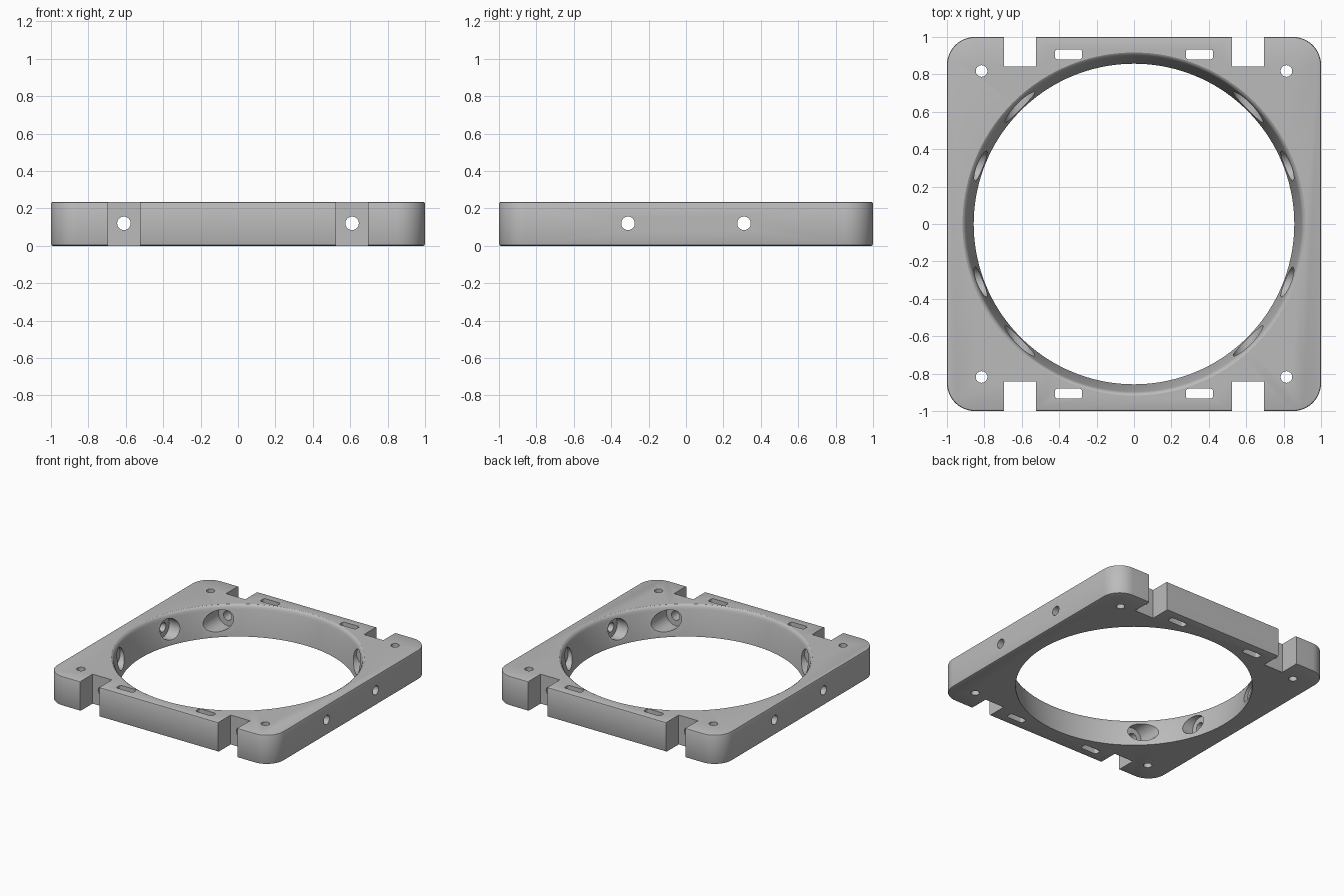
import bpy, bmesh, math
from mathutils import Matrix, Vector

cube = bpy.data.objects.get("Cube")
if cube:
    bpy.data.objects.remove(cube, do_unlink=True)

HEIGHT = 0.235
MID = 0.12

grey = bpy.data.materials.new("plain grey")
grey.use_nodes = True
colour = (0.5, 0.5, 0.5, 1)
grey.diffuse_color = colour
grey.node_tree.nodes["Principled BSDF"].inputs["Base Color"].default_value = colour


def finish(name, bm):
    bmesh.ops.recalc_face_normals(bm, faces=bm.faces)
    mesh = bpy.data.meshes.new(name)
    bm.to_mesh(mesh)
    bm.free()
    mesh.materials.append(grey)
    obj = bpy.data.objects.new(name, mesh)
    bpy.context.collection.objects.link(obj)
    return obj


def rounded_block(name, size, centre, radius=0, segments=8, edge=0):
    """Box with rounded upright corners and optional softened rims."""
    bm = bmesh.new()
    bmesh.ops.create_cube(bm, size=1)
    bmesh.ops.scale(bm, vec=size, verts=bm.verts)
    if radius:
        upright = [e for e in bm.edges
                   if abs(e.verts[0].co.z - e.verts[1].co.z) > 0.01]
        bmesh.ops.bevel(bm, geom=upright, offset=radius, segments=segments,
                        affect='EDGES', profile=0.5)
    if edge:
        rims = [e for e in bm.edges
                if abs(e.verts[0].co.z - e.verts[1].co.z) < 0.001]
        bmesh.ops.bevel(bm, geom=rims, offset=edge, segments=2,
                        affect='EDGES', profile=0.5)
    bmesh.ops.translate(bm, vec=centre, verts=bm.verts)
    return finish(name, bm)


def rod(name, start, end, radius):
    """Cylinder between two points."""
    a, b = Vector(start), Vector(end)
    turn = (b - a).to_track_quat('Z', 'Y').to_matrix().to_4x4()
    bm = bmesh.new()
    bmesh.ops.create_cone(bm, cap_ends=True, segments=32, radius1=radius,
                          radius2=radius, depth=(b - a).length,
                          matrix=Matrix.Translation((a + b) / 2) @ turn)
    return finish(name, bm)


def lathe(name, profile, steps):
    """Solid of revolution from (radius, height) points."""
    bm = bmesh.new()
    rings = [[bm.verts.new((r * math.cos(math.tau * i / steps),
                            r * math.sin(math.tau * i / steps), z))
              for i in range(steps)] for r, z in profile]
    for low, high in zip(rings, rings[1:]):
        for i in range(steps):
            j = (i + 1) % steps
            bm.faces.new((low[i], low[j], high[j], high[i]))
    bm.faces.new(rings[0])
    bm.faces.new(rings[-1])
    return finish(name, bm)


def cut(target, cutter):
    mod = target.modifiers.new("cut", 'BOOLEAN')
    mod.operation = 'DIFFERENCE'
    mod.solver = 'EXACT'
    mod.object = cutter
    with bpy.context.temp_override(object=target, active_object=target):
        bpy.ops.object.modifier_apply(modifier=mod.name)
    bpy.data.objects.remove(cutter, do_unlink=True)


# Square plate with rounded corners and soft rims
frame = rounded_block("mounting_frame", (2, 2, HEIGHT), (0, 0, HEIGHT / 2),
                      radius=0.15, segments=12, edge=0.01)

# Flared central opening with a rounded upper lip
cut(frame, lathe("opening_cutter", [
    (0.857, -0.1), (0.857, 0.01), (0.896, 0.2), (0.9, 0.217),
    (0.907, 0.229), (0.917, HEIGHT), (0.917, 0.4)], 144))

for sx in (-1, 1):
    for sy in (-1, 1):
        # Upright corner holes
        cut(frame, rod("corner_hole_cutter", (sx * 0.815, sy * 0.818, -0.1),
                       (sx * 0.815, sy * 0.818, 0.4), 0.031))
        # Open notches in the front and back edges
        cut(frame, rounded_block("notch_cutter", (0.17, 0.4, 0.6),
                                 (sx * 0.61, sy * 1.042, MID)))
        # Narrow strap slots
        cut(frame, rounded_block("slot_cutter", (0.146, 0.054, 0.6),
                                 (sx * 0.35, sy * 0.907, MID), 0.015, 4))
        # Screw holes through the notch walls, with recesses on the inside
        cut(frame, rod("notch_screw_cutter", (sx * 0.61, sy * 0.4, MID),
                       (sx * 0.61, sy * 0.95, MID), 0.036))
        cut(frame, rod("notch_recess_cutter", (sx * 0.61, sy * 0.4, MID),
                       (sx * 0.61, sy * 0.74, MID), 0.08))
        # Screw holes through the side walls, with recesses on the inside
        cut(frame, rod("side_screw_cutter", (sx * 0.6, sy * 0.31, MID),
                       (sx * 1.1, sy * 0.31, MID), 0.036))
        cut(frame, rod("side_recess_cutter", (sx * 0.6, sy * 0.31, MID),
                       (sx * 0.88, sy * 0.31, MID), 0.08))

# Smooth curved walls, sharp corners
bpy.ops.object.select_all(action='DESELECT')
frame.select_set(True)
bpy.context.view_layer.objects.active = frame
bpy.ops.object.shade_smooth_by_angle(angle=math.radians(30))
